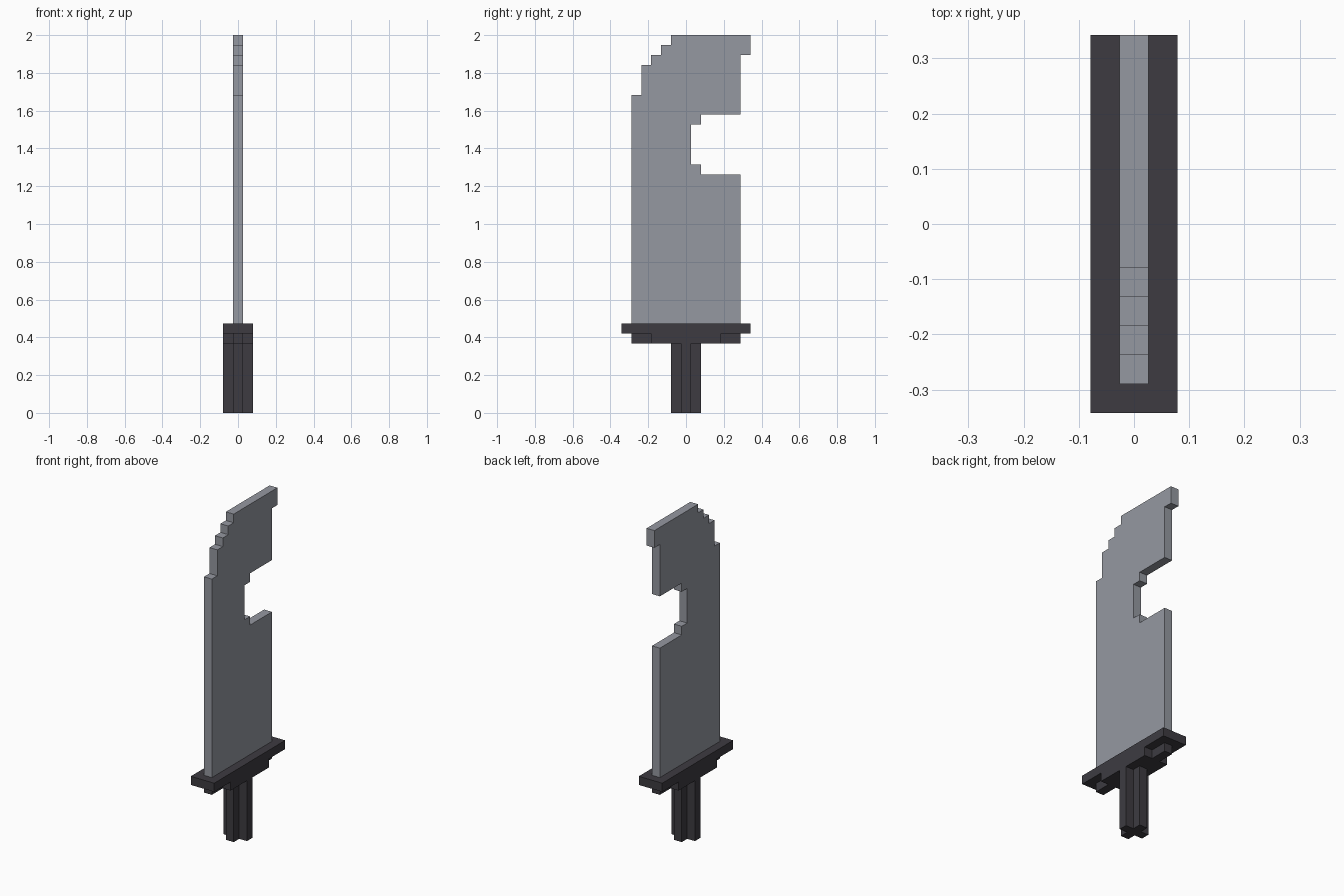
import bpy
import bmesh
from mathutils import Vector

if "Cube" in bpy.data.objects:
    bpy.data.objects.remove(bpy.data.objects["Cube"], do_unlink=True)

U = 2 / 38  # one block of the stepped grid


def make_material(name, color):
    mat = bpy.data.materials.new(name)
    mat.use_nodes = True
    mat.diffuse_color = color
    bsdf = next(n for n in mat.node_tree.nodes if n.type == "BSDF_PRINCIPLED")
    bsdf.inputs["Base Color"].default_value = color
    bsdf.inputs["Roughness"].default_value = 0.7
    return mat


def prism(name, outline, place, sweep, mat):
    """Extrude a closed outline (in blocks) along the sweep vector."""
    bm = bmesh.new()
    face = bm.faces.new([bm.verts.new(Vector(place(a, b)) * U) for a, b in outline])
    out = bmesh.ops.extrude_face_region(bm, geom=[face])
    moved = [g for g in out["geom"] if isinstance(g, bmesh.types.BMVert)]
    bmesh.ops.translate(bm, verts=moved, vec=Vector(sweep) * U)
    bmesh.ops.recalc_face_normals(bm, faces=bm.faces)
    mesh = bpy.data.meshes.new(name)
    bm.to_mesh(mesh)
    bm.free()
    mesh.materials.append(mat)
    obj = bpy.data.objects.new(name, mesh)
    bpy.context.collection.objects.link(obj)
    return obj


def slab(name, outline, z0, z1, mat):
    return prism(name, outline, lambda x, y: (x, y, z0), (0, 0, z1 - z0), mat)


def cross(wide_x, long_y, arm_x, arm_y):
    """Plus outline: a long bar (arm_x by long_y) crossed by (wide_x by arm_y)."""
    quarter = [(wide_x, arm_y), (arm_x, arm_y), (arm_x, long_y)]
    right = [(x, -y) for x, y in reversed(quarter)] + quarter
    return right + [(-x, -y) for x, y in right]


steel = make_material("blade grey", (0.30, 0.315, 0.355, 1))
dark = make_material("dark charcoal", (0.047, 0.044, 0.053, 1))

# Blade: stepped tip, hooked back corner and notch in the back edge
blade_outline = [
    (-5.5, 9), (5.5, 9), (5.5, 24), (1.5, 24), (1.5, 25), (0.5, 25),
    (0.5, 29), (1.5, 29), (1.5, 30), (5.5, 30), (5.5, 36), (6.5, 36),
    (6.5, 38), (-1.5, 38), (-1.5, 37), (-2.5, 37), (-2.5, 36),
    (-3.5, 36), (-3.5, 35), (-4.5, 35), (-4.5, 32), (-5.5, 32),
]
prism("blade", blade_outline, lambda y, z: (-0.5, y, z), (1, 0, 0), steel)

# Guard: full plate above a narrower tapered block
slab("guard_plate", [(-1.5, -6.5), (1.5, -6.5), (1.5, 6.5), (-1.5, 6.5)], 8, 9, dark)
slab("guard_underside", cross(1.5, 5.5, 0.5, 3.5), 7, 8, dark)

# Grip with a plus-shaped section
slab("grip", cross(1.5, 1.5, 0.5, 0.5), 0, 7, dark)
